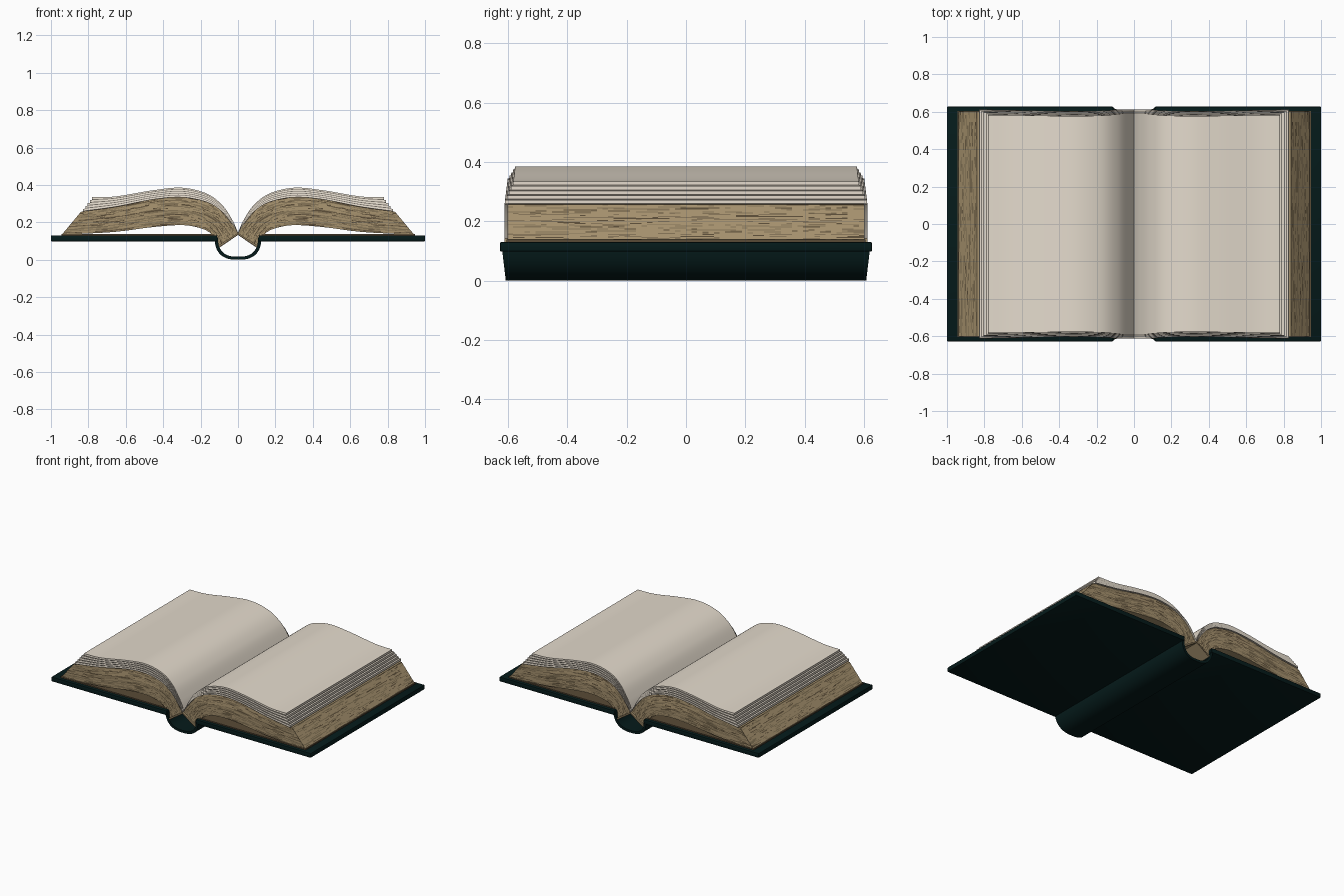
import bpy, bmesh, math, random
from mathutils import Vector

random.seed(4)
cube = bpy.data.objects.get("Cube")
if cube:
    bpy.data.objects.remove(cube, do_unlink=True)


def material(name, rgb, roughness=0.8):
    m = bpy.data.materials.new(name)
    m.use_nodes = True
    m.diffuse_color = (*rgb, 1)
    node = m.node_tree.nodes["Principled BSDF"]
    node.inputs["Base Color"].default_value = (*rgb, 1)
    node.inputs["Roughness"].default_value = roughness
    return m


COVER = material("dark green cover", (0.0015, 0.0105, 0.0105))
PAPER = material("cream paper", (0.78, 0.71, 0.61))
EDGE = material("grey sheet edge", (0.18, 0.16, 0.135))
TAN = material("tan page block", (0.38, 0.285, 0.155))
MID = material("mid brown streak", (0.22, 0.165, 0.09))
STREAK = material("dark brown streak", (0.10, 0.07, 0.037))


def finish(bm, name, mats, mirror=True, angle=35):
    bmesh.ops.recalc_face_normals(bm, faces=bm.faces)
    mesh = bpy.data.meshes.new(name)
    bm.to_mesh(mesh)
    bm.free()
    ob = bpy.data.objects.new(name, mesh)
    bpy.context.collection.objects.link(ob)
    for m in mats:
        mesh.materials.append(m)
    bpy.ops.object.select_all(action='DESELECT')
    ob.select_set(True)
    bpy.context.view_layer.objects.active = ob
    bpy.ops.object.shade_smooth_by_angle(angle=math.radians(angle))
    if mirror:
        mod = ob.modifiers.new("Mirror", 'MIRROR')
        mod.use_mirror_merge = False
    return ob


def spline(pts, steps):
    """Smooth curve through a few (x, z) points."""
    p = [Vector(q) for q in pts]
    p = [2 * p[0] - p[1]] + p + [2 * p[-1] - p[-2]]
    out = []
    for a, b, c, d in zip(p, p[1:], p[2:], p[3:]):
        for s in range(steps):
            t = s / steps
            out.append(0.5 * (2 * b + (c - a) * t + (2 * a - 5 * b + 4 * c - d) * t * t
                              + (3 * b - a - 3 * c + d) * t ** 3))
    return out + [p[-2]]


def blend(a, b, t):
    return [u.lerp(v, t) for u, v in zip(a, b)]


def loft(name, low, high, ys, layers, mats, rule, closed):
    """Solid between two profiles, narrowing upwards; rule(side, along, layer) picks the colour."""
    bm = bmesh.new()
    verts = {}
    nu, ny = len(low) - 1, len(ys) - 1

    def v(i, j, k):
        if (i, j, k) not in verts:
            q = low[i].lerp(high[i], j / layers)
            taper = 1 - 0.2 * max(0, q.y - 0.25)
            verts[i, j, k] = bm.verts.new((q.x, ys[k] * taper, q.y))
        return verts[i, j, k]

    def quad(keys, mat):
        bm.faces.new([v(*key) for key in keys]).material_index = mat

    for i in range(nu):
        for k in range(ny):
            for j, side in ((0, "bottom"), (layers, "top")):
                quad([(i, j, k), (i + 1, j, k), (i + 1, j, k + 1), (i, j, k + 1)],
                     rule(side, i, k))
        for j in range(layers):
            for k, side in ((0, "front"), (ny, "back")):
                quad([(i, j, k), (i + 1, j, k), (i + 1, j + 1, k), (i, j + 1, k)],
                     rule(side, i, j))
    for k in range(ny):
        for j in range(layers):
            for i in ((0, nu) if closed else (nu,)):
                quad([(i, j, k), (i, j, k + 1), (i, j + 1, k + 1), (i, j + 1, k)],
                     rule("outer" if i else "inner", k, j))
    return finish(bm, name, mats)


def box(name, x0, x1, half, z0, z1, mat, bevel):
    bm = bmesh.new()
    bmesh.ops.create_cube(bm, size=1)
    for q in bm.verts:
        q.co = ((x0 + x1) / 2 + q.co.x * (x1 - x0), q.co.y * 2 * half,
                (z0 + z1) / 2 + q.co.z * (z1 - z0))
    if bevel:
        bmesh.ops.bevel(bm, geom=bm.edges[:], offset=bevel, segments=2,
                        profile=0.5, affect='EDGES')
    return finish(bm, name, [mat])


# Cover boards and their inner linings
box("cover_boards", 0.112, 1.0, 0.628, 0.098, 0.13, COVER, 0.005)
box("cover_linings", 0.125, 0.945, 0.605, 0.129, 0.138, STREAK, 0)

# Rounded hollow spine, narrowing towards its lowest point
bm = bmesh.new()
rings = []
N = 32
for s in range(N + 1):
    a = math.pi * s / N
    c, d = math.cos(a), math.sin(a)
    cx, cz = math.copysign(abs(c) ** 0.75, c), abs(d) ** 0.85
    half = 0.622 - 0.014 * cz
    outer, inner = (0.125 * cx, 0.118 - 0.118 * cz), (0.108 * cx, 0.118 - 0.102 * cz)
    rings.append([bm.verts.new((x, y, z)) for (x, z), y in
                  ((outer, -half), (outer, half), (inner, half), (inner, -half))])
for r, q in zip(rings, rings[1:]):
    for m in range(4):
        n = (m + 1) % 4
        bm.faces.new((r[m], r[n], q[n], q[m]))
bm.faces.new(rings[0])
bm.faces.new(rings[-1])
finish(bm, "spine", [COVER], mirror=False)

# Strip glued along the back of the page block, reaching past its ends
loft("block_backing", [Vector((0, 0.132)), Vector((0.104, 0.062))],
     [Vector((0, 0.144)), Vector((0.108, 0.074))], [-0.613, 0.613], 2, [TAN, STREAK],
     lambda side, i, j: int(side in ("front", "back") and j == 0), True)

# Profiles of one half, from the gutter outwards
under = spline([(0.10, 0.07), (0.118, 0.105), (0.155, 0.148), (0.22, 0.174),
                (0.31, 0.185), (0.46, 0.174), (0.67, 0.148), (0.942, 0.134)], 8)
block_top = spline([(0, 0.14), (0.03, 0.188), (0.09, 0.26), (0.17, 0.308),
                    (0.30, 0.333), (0.45, 0.322), (0.65, 0.283), (0.84, 0.256)], 8)
page_top = spline([(0, 0.146), (0.03, 0.212), (0.085, 0.293), (0.17, 0.355),
                   (0.30, 0.385), (0.45, 0.372), (0.65, 0.339), (0.78, 0.334)], 8)

# Page block with broken dark streaks running along its leaves
LAYERS, ROWS = 38, 64
shade = {}
for side, start in (("front", 0.24), ("back", 0.24), ("outer", 0.13), ("inner", 0.13)):
    for j in range(LAYERS):
        tone = 0
        for i in range(ROWS):
            if tone and random.random() < 0.3:
                tone = 0
            elif not tone and random.random() < start:
                tone = random.choice((1, 1, 2))
            shade[side, i, j] = tone
ys = [-0.602 + 1.204 * k / ROWS for k in range(ROWS + 1)]
loft("page_block", under, block_top, ys, LAYERS, [TAN, MID, STREAK],
     lambda side, i, j: shade.get((side, i, j), 0), True)

# Loose upper sheets, each a little smaller than the one below
SHEETS = 5
for n in range(SHEETS):
    half = 0.613 - 0.005 * n
    rows = [-half, -half + 0.0025] + [half * t / 4 for t in range(-3, 4)] + [half - 0.0025, half]
    low = blend(block_top, page_top, n / SHEETS)
    high = blend(block_top, page_top, (n + 1) / SHEETS)
    # Square off the outer end and add a narrow rim column
    low[-1] = Vector((high[-1].x, low[-1].y))
    for prof in (low, high):
        prof.insert(-1, prof[-1].lerp(prof[-2], 0.15))
    last, end = len(low) - 2, len(rows) - 2

    def sheet_rule(side, i, j):
        if side == "top":
            return int(i == last or j in (0, end))
        return int(side != "bottom" and j == 0)

    loft(f"loose_sheet_{n + 1}", low, high, rows, 3, [PAPER, EDGE], sheet_rule, False)
